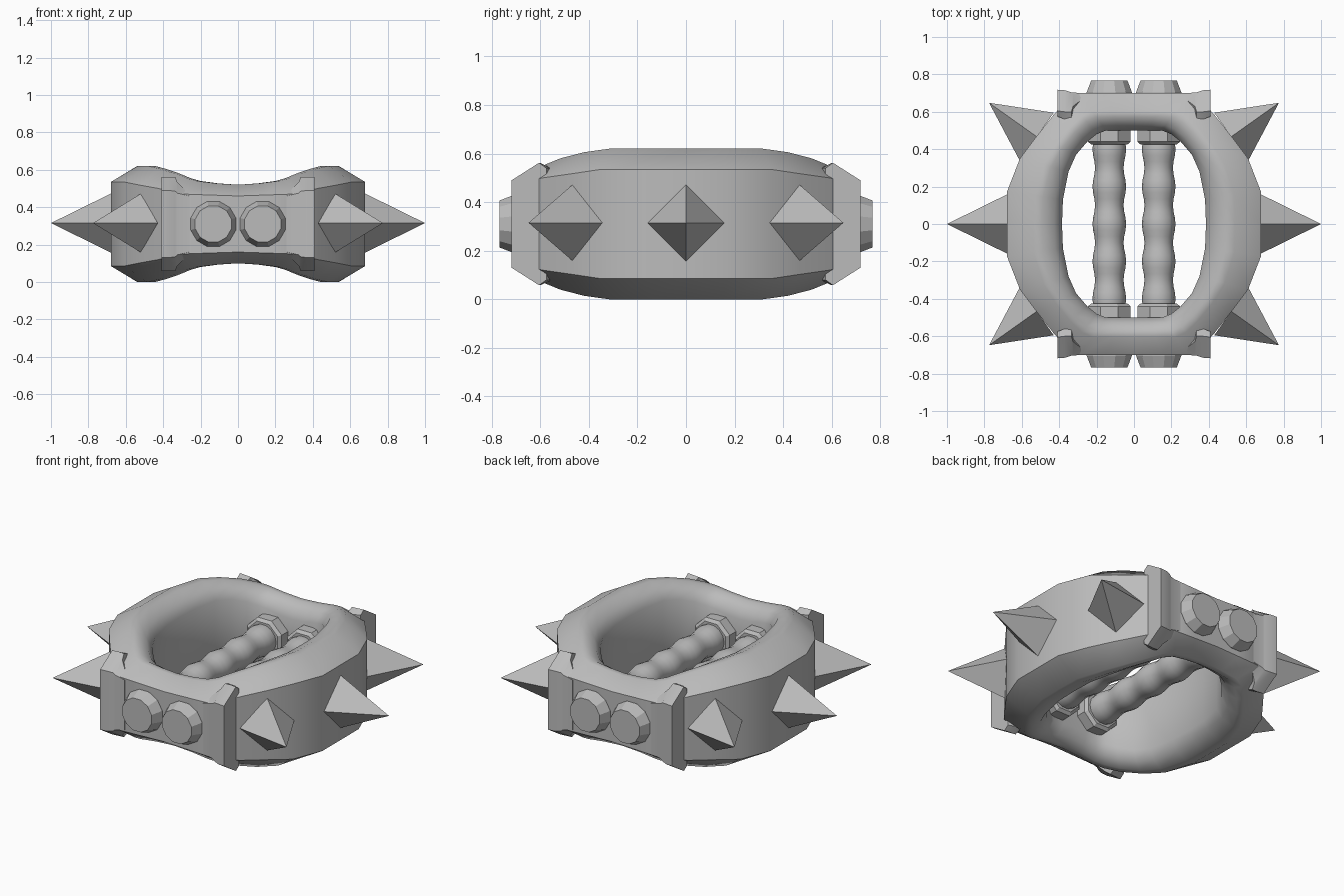
import bpy, bmesh, math
from mathutils import Vector

if "Cube" in bpy.data.objects:
    bpy.data.objects.remove(bpy.data.objects["Cube"])

MID = 0.31  # height of the symmetry plane

steel = bpy.data.materials.new("steel_grey")
steel.use_nodes = True
GREY = (0.5, 0.5, 0.5, 1)
steel.diffuse_color = GREY
steel.node_tree.nodes["Principled BSDF"].inputs["Base Color"].default_value = GREY


def loft(name, sections, loop=False, smooth=35):
    """Skin a row of equal point rings; cap the ends unless it loops."""
    bm = bmesh.new()
    rings = [[bm.verts.new(p) for p in s] for s in sections]
    count, n = len(rings), len(rings[0])
    for i in range(count if loop else count - 1):
        a, b = rings[i], rings[(i + 1) % count]
        for j in range(n):
            k = (j + 1) % n
            bm.faces.new((a[j], a[k], b[k], b[j]))
    if not loop:
        bm.faces.new(rings[0])
        bm.faces.new(rings[-1])
    bmesh.ops.recalc_face_normals(bm, faces=bm.faces)
    return finish(name, bm, smooth)


def finish(name, bm, smooth=0):
    mesh = bpy.data.meshes.new(name)
    bm.to_mesh(mesh)
    bm.free()
    obj = bpy.data.objects.new(name, mesh)
    bpy.context.collection.objects.link(obj)
    mesh.materials.append(steel)
    if smooth:
        bpy.ops.object.select_all(action='DESELECT')
        obj.select_set(True)
        bpy.context.view_layer.objects.active = obj
        bpy.ops.object.shade_smooth_by_angle(angle=math.radians(smooth))
    return obj


def turned(name, x, profile, sides, smooth=0, spin=0.0):
    """Lathe (y, radius) pairs around a bar axis parallel to y."""
    angles = [2 * math.pi * (i + spin) / sides for i in range(sides)]
    loft(name, [[(x + r * math.cos(a), y, MID + r * math.sin(a)) for a in angles]
                for y, r in profile], smooth=smooth)


# Ring: quarter stations of outer x, y, inner x, y, wall and crown half heights
quarter = [
    (0.68, 0, 0.385, 0, 0.225, 0.31),
    (0.68, 0.17, 0.38, 0.13, 0.225, 0.31),
    (0.61, 0.35, 0.35, 0.28, 0.225, 0.31),
    (0.52, 0.47, 0.31, 0.37, 0.207, 0.295),
    (0.425, 0.59, 0.25, 0.44, 0.19, 0.27),
    (0.35, 0.67, 0.20, 0.48, 0.17, 0.245),
    (0.29, 0.70, 0.15, 0.50, 0.16, 0.23),
    (0.15, 0.70, 0.08, 0.50, 0.155, 0.217),
    (0, 0.70, 0, 0.50, 0.15, 0.21),
]


def flip(stations, sx, sy):
    return [(a * sx, b * sy, c * sx, d * sy, w, t) for a, b, c, d, w, t in stations]


outline = (quarter + flip(quarter[-2::-1], -1, 1)
           + flip(quarter[1:], -1, -1) + flip(quarter[-2:0:-1], 1, -1))


def ring_section(ox, oy, ix, iy, wall, crown):
    upper = [(0, wall), (0.48, crown), (0.64, crown), (0.86, crown - 0.03), (1, crown - 0.085)]
    pts = upper + [(t, -h) for t, h in reversed(upper)]
    return [(ox + (ix - ox) * t, oy + (iy - oy) * t, MID + h) for t, h in pts]


loft("ring_body", [ring_section(*s) for s in outline], loop=True, smooth=38)


# Spikes: four-sided pyramids on the side walls
def spike(name, base, tip, half):
    base, tip = Vector(base), Vector(tip)
    out = (tip - base).normalized()
    side, up = out.cross(Vector((0, 0, 1))) * half, Vector((0, 0, half))
    bm = bmesh.new()
    feet = [bm.verts.new(base + d) for d in (side, up, -side, -up)]
    apex = bm.verts.new(tip)
    bm.faces.new(feet)
    for i in range(4):
        bm.faces.new((feet[i], feet[(i + 1) % 4], apex))
    bmesh.ops.recalc_face_normals(bm, faces=bm.faces)
    finish(name, bm)


for sx, side in ((1, "left"), (-1, "right")):
    spike(f"spike_middle_{side}", (sx * 0.675, 0, MID + 0.005), (sx, 0, MID + 0.005), 0.16)
    for sy, end in ((-1, "front"), (1, "back")):
        spike(f"spike_{end}_{side}", (sx * 0.52, sy * 0.467, MID + 0.005),
              (sx * 0.775, sy * 0.648, MID + 0.005), 0.157)

# Corner brackets: x, front y, front half height, tab y, tab half height, lip y, lip half height
bracket = [
    (0.41, 0.718, 0.18, 0.605, 0.252, 0.575, 0.23),
    (0.37, 0.715, 0.18, 0.60, 0.252, 0.56, 0.23),
    (0.335, 0.704, 0.175, 0.60, 0.25, 0.55, 0.23),
    (0.325, 0.702, 0.165, 0.63, 0.225, 0.60, 0.20),
    (0.26, 0.701, 0.15, 0.68, 0.16, 0.66, 0.15),
]
for sx, side in ((1, "left"), (-1, "right")):
    for sy, end in ((-1, "front"), (1, "back")):
        rows = []
        for x, fy, fh, ty, th, ly, lh in bracket:
            half = [(ly, lh), (ty, th), (fy, fh)]
            pts = half + [(y, -h) for y, h in reversed(half)]
            rows.append([(sx * x, sy * y, MID + h) for y, h in pts])
        loft(f"corner_bracket_{end}_{side}", rows, smooth=30)

# Bars with a wavy grip, inner nuts and outer bolt heads
steps = 30
wave = [(-0.5 + i / steps, 0.083 + 0.007 * math.cos(2 * math.pi * (i / steps - 0.5) / 0.2))
        for i in range(steps + 1)]
for sx, side in ((1, "left"), (-1, "right")):
    x = sx * 0.132
    turned(f"grip_bar_{side}", x, wave, 14, smooth=40)
    for sy, end in ((-1, "front"), (1, "back")):
        turned(f"nut_{end}_{side}", x,
               [(sy * 0.425, 0.105), (sy * 0.44, 0.123), (sy * 0.55, 0.123)], 8, spin=0.5)
        turned(f"bolt_head_{end}_{side}", x,
               [(sy * 0.66, 0.125), (sy * 0.705, 0.125), (sy * 0.768, 0.1)], 12, spin=0.5)
